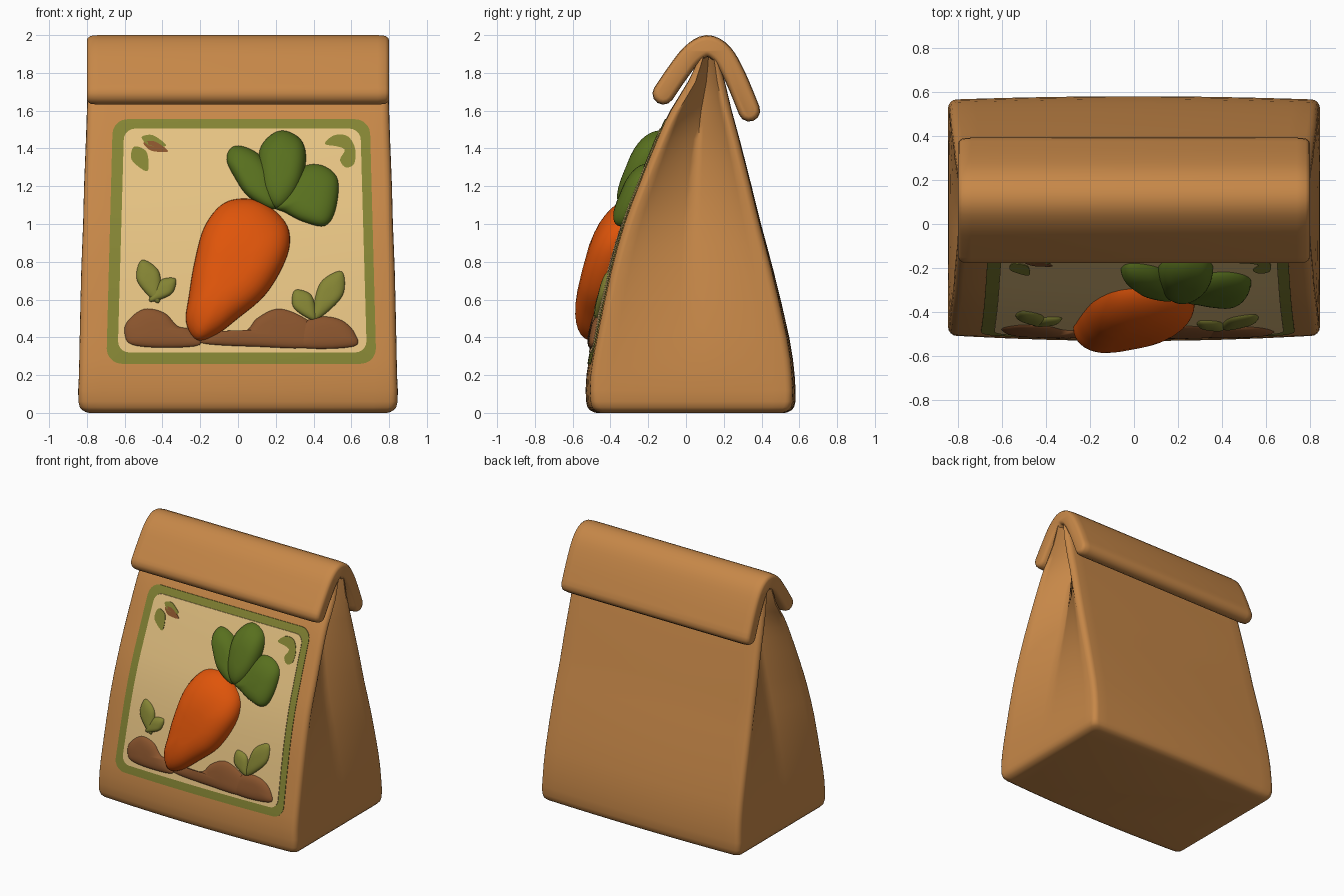
import bpy, bmesh, math
from mathutils import Vector

cube = bpy.data.objects.get("Cube")
if cube:
    bpy.data.objects.remove(cube, do_unlink=True)


def material(name, rgb):
    m = bpy.data.materials.new(name)
    m.use_nodes = True
    m.diffuse_color = (*rgb, 1)
    bsdf = m.node_tree.nodes["Principled BSDF"]
    bsdf.inputs["Base Color"].default_value = (*rgb, 1)
    bsdf.inputs["Roughness"].default_value = 0.8
    return m


PAPER = material("kraft paper", (.57, .245, .065))
CREAM = material("cream label", (.79, .545, .225))
OLIVE = material("olive green", (.23, .23, .034))
LEAF = material("leaf green", (.097, .16, .013))
ORANGE = material("carrot orange", (.74, .09, .003))
SOIL = material("soil brown", (.25, .088, .026))


def smooth(points, closed=True, steps=5):
    """Catmull-Rom smoothing of an outline or path."""
    pts = [Vector(p) for p in points]
    n = len(pts)
    pick = (lambda i: pts[i % n]) if closed else (lambda i: pts[max(0, min(n - 1, i))])
    out = []
    for i in range(n if closed else n - 1):
        a, b, c, d = (pick(i + k) for k in (-1, 0, 1, 2))
        for s in range(steps):
            t = s / steps
            out.append(.5 * (2 * b + (c - a) * t + (2 * a - 5 * b + 4 * c - d) * t ** 2
                             + (3 * b - a - 3 * c + d) * t ** 3))
    return out if closed else out + [pts[-1]]


# Bag side profile: height, front y, back y, half width, gusset depth
PROFILE = smooth([
    (0, -.45, .51, .79, 0), (.015, -.485, .545, .825, 0), (.06, -.505, .565, .845, 0),
    (.2, -.505, .562, .842, 0), (.4, -.47, .535, .838, .02), (.75, -.395, .455, .83, .075),
    (1, -.325, .39, .82, .115), (1.2, -.25, .342, .815, .14), (1.45, -.15, .28, .805, .155),
    (1.6, -.08, .24, .8, .155), (1.75, .01, .205, .795, .14), (1.9, .08, .16, .79, .1),
], closed=False, steps=2)


def bulge(x, z):
    """Soft swelling of a panel, strongest low in the middle."""
    return max(0, 1 - (x / .8) ** 2) * (1 - z / 1.9)


def front_y(x, z):
    """Front panel depth at a point."""
    for (z0, y0, *_), (z1, y1, *_) in zip(PROFILE, PROFILE[1:]):
        if z <= z1:
            return y0 + (y1 - y0) * (z - z0) / (z1 - z0) - .025 * bulge(x, z)
    return PROFILE[-1][1]


def finish(name, bm, mat, angle):
    bmesh.ops.recalc_face_normals(bm, faces=bm.faces)
    mesh = bpy.data.meshes.new(name)
    bm.to_mesh(mesh)
    bm.free()
    mesh.materials.append(mat)
    obj = bpy.data.objects.new(name, mesh)
    bpy.context.collection.objects.link(obj)
    bpy.ops.object.select_all(action='DESELECT')
    obj.select_set(True)
    bpy.context.view_layer.objects.active = obj
    bpy.ops.object.shade_smooth_by_angle(angle=math.radians(angle))


def loft(name, rings, mat, angle=60):
    """Skin a list of closed rings and cap both ends."""
    bm = bmesh.new()
    rows = [[bm.verts.new(p) for p in ring] for ring in rings]
    n = len(rows[0])
    for a, b in zip(rows, rows[1:]):
        for i in range(n):
            j = (i + 1) % n
            bm.faces.new((a[i], a[j], b[j], b[i]))
    bm.faces.new(rows[0])
    bm.faces.new(rows[-1])
    finish(name, bm, mat, angle)


def puff(name, outline, height, mat):
    """Pillow-shaped relief following the front panel."""
    pts = smooth(outline)
    centre = sum(pts, Vector((0, 0))) / len(pts)
    rings = [[(p.x, front_y(*p) + .02, p.y) for p in pts]]
    for k in range(9):
        t = math.pi / 2 * k / 9
        ring = [centre + (p - centre) * math.cos(t) ** .65 for p in pts]
        rings.append([(q.x, front_y(*q) - .003 - height * math.sin(t), q.y) for q in ring])
    loft(name, rings, mat)


def plate(name, outline, offset, mat):
    """Thin sheet bent over the front panel."""
    bm = bmesh.new()
    bm.faces.new([bm.verts.new((x, 0, z)) for x, z in outline])
    cuts = [((0, 0, row[0]), (0, 0, 1)) for row in PROFILE]
    cuts += [((k * .16 - .72, 0, 0), (1, 0, 0)) for k in range(10)]
    for co, normal in cuts:
        bmesh.ops.bisect_plane(bm, geom=bm.verts[:] + bm.edges[:] + bm.faces[:],
                               plane_co=co, plane_no=normal)
    for v in bm.verts:
        v.co.y = front_y(v.co.x, v.co.z) - offset
    ext = bmesh.ops.extrude_face_region(bm, geom=bm.faces[:])
    for v in ext["geom"]:
        if isinstance(v, bmesh.types.BMVert):
            v.co.y += .007
    finish(name, bm, mat, 30)


def rounded_panel(x0, x1, z0, z1, flare, r):
    """Rounded rectangle, a little wider at the base."""
    out = []
    corners = [(x1 - r, z1 - r), (x0 + r, z1 - r), (x0 - flare + r, z0 + r), (x1 + flare - r, z0 + r)]
    for q, (cx, cz) in enumerate(corners):
        for k in range(6):
            a = math.pi / 2 * (q + k / 5)
            out.append((cx + r * math.cos(a), cz + r * math.sin(a)))
    return out


def sprig(base, tip, width):
    """Small leaf outline from base to tip."""
    a, b = Vector(base), Vector(tip)
    side = Vector((a.y - b.y, b.x - a.x)).normalized() * width / 2
    return [a, a.lerp(b, .35) + side * .8, a.lerp(b, .7) + side, b,
            a.lerp(b, .7) - side, a.lerp(b, .35) - side * .8]


# Bag body with swollen panels and folded-in sides
def bag_ring(z, yf, yb, hx, dent):
    r = min(.04, (yb - yf) * .2)
    xs = [(hx - r) * k for k in (.1, .3, .5, .7, .9, 1)]
    arc = [(r * math.sin(a), r * math.cos(a)) for a in (math.pi / 8 * k for k in range(1, 5))]
    half = [(x, yf - .025 * bulge(x, z)) for x in xs]
    half += [(hx - r + s, yf + r - c) for s, c in arc]
    mid, span = (yf + yb) / 2, (yb - yf) / 2 - r
    for k in range(-6, 7):
        u = k / 7
        half.append((hx - dent * (1 - abs(u)) ** .9, mid + u * span))
    half += [(hx - r + s, yb - r + c) for s, c in reversed(arc)]
    half += [(x, yb + .015 * bulge(x, z)) for x in reversed(xs)]
    return [(x, y, z) for x, y in half] + [(-x, y, z) for x, y in reversed(half)]


loft("bag_body", [bag_ring(*row) for row in PROFILE], PAPER, 75)

# Folded top flap, a thick strip draped over the bag
path = smooth([(-.12, 1.69), (-.045, 1.8), (.03, 1.895), (.11, 1.942),
               (.19, 1.9), (.26, 1.78), (.335, 1.6)], closed=False, steps=4)


def flap_ring(x, t):
    upper, lower = [], []
    for i, p in enumerate(path):
        d = (path[min(i + 1, len(path) - 1)] - path[max(i - 1, 0)]).normalized()
        n = Vector((-d.y, d.x)) * t
        upper.append(p + n)
        lower.append(p - n)
    caps = []
    for p, q in ((path[-1], path[-2]), (path[0], path[1])):
        d = (p - q).normalized() * t
        n = Vector((-d.y, d.x))
        caps.append([p + d * math.sin(a) + n * math.cos(a)
                     for a in (math.pi * k / 6 for k in range(1, 6))])
    ring = upper + caps[0] + lower[::-1] + caps[1]
    return [(x, p.x, p.y) for p in ring]


stations = [(.8, .03), (.795, .043), (.78, .054), (.74, .058)]
loft("top_flap", [flap_ring(-x, t) for x, t in stations]
     + [flap_ring(x, t) for x, t in reversed(stations)], PAPER)

# Label panel and border
plate("label_border", rounded_panel(-.665, .7, .26, 1.555, .03, .08), .004, OLIVE)
plate("label_panel", rounded_panel(-.605, .65, .32, 1.505, .03, .06), .008, CREAM)

# Soil mounds along the bottom of the label
soils = {
    "left": [(-.6, .41), (-.59, .48), (-.5, .55), (-.39, .53), (-.32, .46), (-.25, .44),
             (-.2, .36), (-.4, .345), (-.56, .36)],
    "middle": [(-.2, .37), (-.15, .43), (.03, .43), (.1, .5), (.2, .55), (.3, .53),
               (.4, .46), (.4, .35), (.1, .35)],
    "right": [(.32, .35), (.34, .47), (.44, .51), (.55, .49), (.62, .42), (.61, .35)],
}
for side, outline in soils.items():
    puff("soil_" + side, outline, .03, SOIL)

# Carrot and its leaves
puff("carrot_root", [(-.22, .385), (-.275, .48), (-.26, .62), (-.23, .8), (-.18, .98),
                     (-.09, 1.1), (.02, 1.135), (.14, 1.11), (.25, 1.01), (.275, .9),
                     (.235, .77), (.14, .62), (0, .5), (-.12, .41)], .14, ORANGE)
leaves = {
    "left": (.08, [(.2, 1.08), (.06, 1.14), (-.02, 1.25), (-.06, 1.34), (-.035, 1.405),
                   (.03, 1.41), (.12, 1.36), (.2, 1.24)]),
    "middle": (.1, [(.2, 1.08), (.12, 1.18), (.11, 1.37), (.16, 1.46), (.24, 1.495), (.33, 1.45),
                    (.36, 1.36), (.34, 1.23), (.28, 1.12)]),
    "right": (.075, [(.19, 1.1), (.27, 1.23), (.36, 1.31), (.46, 1.305), (.53, 1.23), (.515, 1.07),
                     (.46, .99), (.35, 1.01), (.25, 1.06)]),
}
for side, (height, outline) in leaves.items():
    puff("carrot_leaf_" + side, outline, height, LEAF)

# Raised sprouts above the soil
for i, (base, tip, width) in enumerate([
        ((-.42, .58), (-.51, .81), .12), ((-.47, .59), (-.33, .71), .09),
        ((.41, .49), (.3, .65), .11), ((.4, .49), (.55, .75), .13)]):
    puff(f"sprout_{i + 1}", sprig(base, tip, width), .03, OLIVE)

# Flat sprigs in the upper corners
for i, (base, tip, width, mat) in enumerate([
        ((-.48, 1.28), (-.55, 1.41), .085, OLIVE), ((-.37, 1.385), (-.5, 1.43), .05, SOIL),
        ((-.38, 1.415), (-.51, 1.46), .055, OLIVE)]):
    plate(f"left_corner_sprig_{i + 1}", smooth(sprig(base, tip, width)), .011, mat)
plate("right_corner_sprig", smooth([(.46, 1.425), (.51, 1.47), (.58, 1.465), (.62, 1.4), (.615, 1.32),
                                    (.57, 1.3), (.54, 1.34), (.565, 1.39), (.53, 1.41)]), .011, OLIVE)
